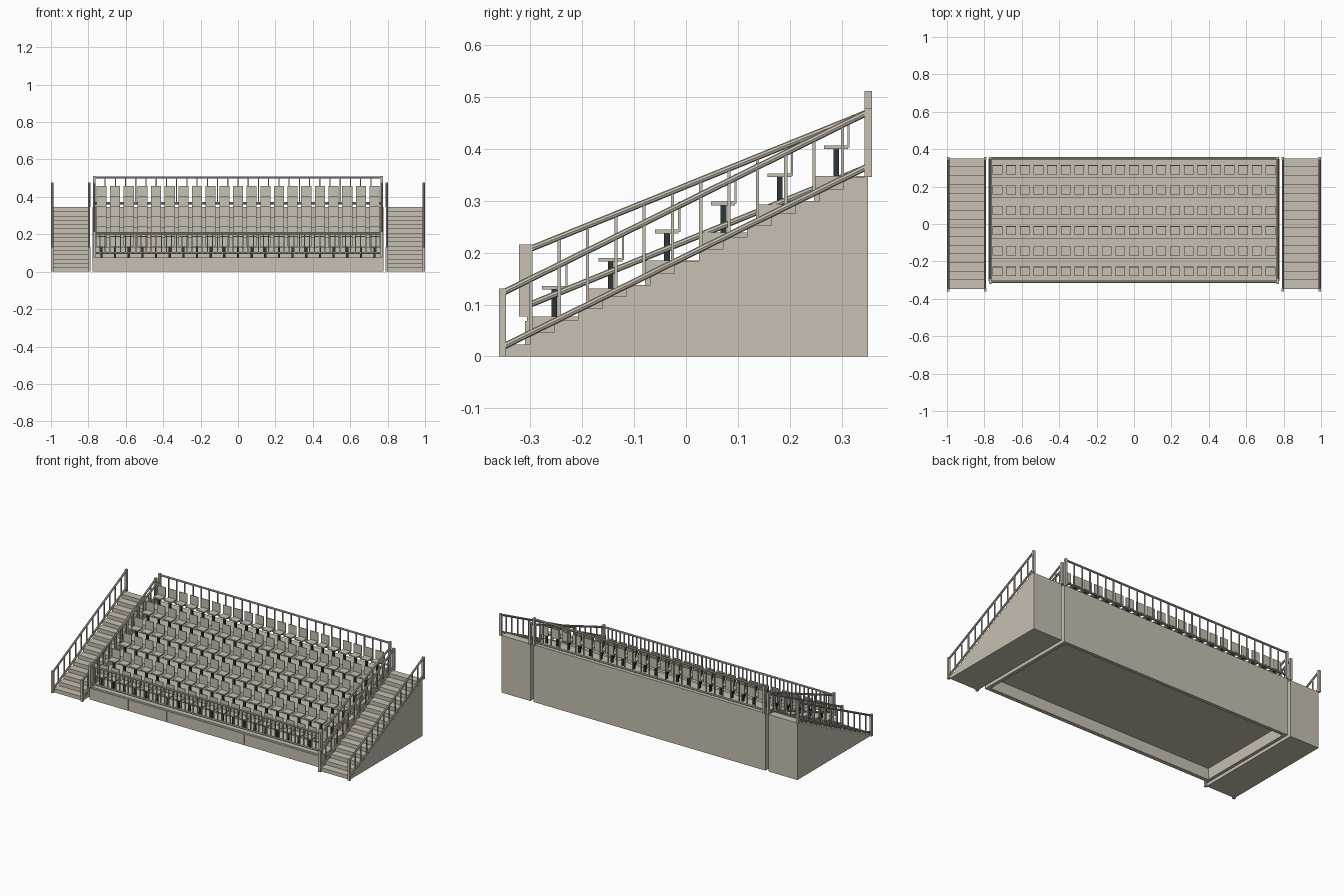
import bpy, bmesh, math
from mathutils import Vector, Matrix

if "Cube" in bpy.data.objects:
    bpy.data.objects.remove(bpy.data.objects["Cube"])


def material(name, col):
    m = bpy.data.materials.new(name)
    m.diffuse_color = (*col, 1)
    m.use_nodes = True
    m.node_tree.nodes["Principled BSDF"].inputs["Base Color"].default_value = m.diffuse_color
    return m


BEIGE = material("warm_beige", (0.58, 0.53, 0.44))
DARK = material("dark_metal", (0.03, 0.033, 0.04))


def finish(bm, name, mat):
    bmesh.ops.recalc_face_normals(bm, faces=bm.faces)
    me = bpy.data.meshes.new(name)
    bm.to_mesh(me)
    bm.free()
    me.materials.append(mat)
    ob = bpy.data.objects.new(name, me)
    bpy.context.collection.objects.link(ob)
    return ob


def box(bm, x0, x1, y0, y1, z0, z1):
    m = Matrix.Translation(((x0 + x1) / 2, (y0 + y1) / 2, (z0 + z1) / 2))
    bmesh.ops.create_cube(bm, size=1, matrix=m @ Matrix.Diagonal((x1 - x0, y1 - y0, z1 - z0, 1)))


def bar(bm, a, b, r=0.006, sides=8):
    a, b = Vector(a), Vector(b)
    d = b - a
    rot = d.to_track_quat('Z', 'Y').to_matrix().to_4x4()
    bmesh.ops.create_cone(bm, cap_ends=True, segments=sides, radius1=r, radius2=r,
                          depth=d.length, matrix=Matrix.Translation((a + b) / 2) @ rot)


def prism(bm, profile, x0, x1):
    # extrude a (y, z) outline along x
    f = bm.faces.new([bm.verts.new((x0, y, z)) for y, z in profile])
    ext = bmesh.ops.extrude_face_region(bm, geom=[f])
    bmesh.ops.translate(bm, vec=(x1 - x0, 0, 0),
                        verts=[v for v in ext["geom"] if isinstance(v, bmesh.types.BMVert)])


def stepped(y0, y1, n, z0, rise, base):
    # closed staircase outline with n treads, the first at height z0
    run = (y1 - y0) / n
    pts = [(y1, base), (y0, base)]
    for i in range(n):
        pts += [(y0 + i * run, z0 + i * rise), (y0 + (i + 1) * run, z0 + i * rise)]
    return pts


BACK = 0.35
ROWS, RISE, RUN, FLOOR = 6, 0.054, 0.1085, 0.077
P = 0.007   # half post width

# tiered stand: treads on top of a hollow skirt
bm = bmesh.new()
tiers = [(BACK, 0.068), (-0.306, 0.068), (-0.306, FLOOR)]
for i in range(1, ROWS):
    y = -0.296 + i * RUN
    tiers += [(y, FLOOR + (i - 1) * RISE), (y, FLOOR + i * RISE)]
tiers.append((BACK, FLOOR + (ROWS - 1) * RISE))
prism(bm, tiers, -0.777, 0.777)
finish(bm, "tiered_stand", BEIGE)

bm = bmesh.new()
box(bm, -0.777, 0.777, -0.306, -0.286, 0, 0.068)
box(bm, -0.777, 0.777, BACK - 0.02, BACK, 0, 0.068)
for s in (-1, 1):
    box(bm, *sorted((s * 0.777, s * 0.757)), -0.286, BACK - 0.02, 0, 0.068)
finish(bm, "base_skirt", BEIGE)

# front fascia split in panels
bm = bmesh.new()
w = 1.554 / 6
for i in range(6):
    box(bm, -0.777 + i * w + 0.001, -0.777 + (i + 1) * w - 0.001, -0.310, -0.306, 0, 0.068)
finish(bm, "front_panels", BEIGE)

# seats in rows
pan, legs = bmesh.new(), bmesh.new()
for r in range(ROWS):
    y, z = -0.253 + r * RUN, FLOOR + r * RISE
    for c in range(21):
        x = (c - 10) * 0.073
        box(pan, x - 0.026, x + 0.026, y - 0.024, y + 0.022, z + 0.052, z + 0.059)
        box(pan, x - 0.027, x + 0.027, y + 0.021, y + 0.025, z + 0.055, z + 0.112)
        box(legs, x - 0.006, x + 0.006, y - 0.006, y + 0.005, z, z + 0.053)
finish(pan, "seats", BEIGE)
finish(legs, "seat_legs", DARK)

# side stairs
for s, side in ((-1, "left"), (1, "right")):
    bm = bmesh.new()
    prism(bm, stepped(-0.347, BACK, 15, 0.023, 0.023, 0), s * 0.797, s * 0.991)
    finish(bm, side + "_stairs", BEIGE)


def sloped_railing(bm, x, ya, low_a, top_a, yb, low_b, top_b):
    bar(bm, (x, ya, low_a), (x, yb, low_b))
    bar(bm, (x, ya, top_a), (x, yb, top_b))
    for k in range(12):
        y = -0.2985 + k * 0.0545
        t = (y - ya) / (yb - ya)
        if t >= 0:
            box(bm, x - 0.003, x + 0.003, y - 0.003, y + 0.003,
                low_a + t * (low_b - low_a), top_a + t * (top_b - top_a))


# stair railings on both edges of each flight
for s, side in ((-1, "left"), (1, "right")):
    for x, edge in ((0.796, "inner"), (0.993, "outer")):
        bm = bmesh.new()
        x *= s
        sloped_railing(bm, x, -0.350, 0.020, 0.124, 0.350, 0.366, 0.470)
        box(bm, x - P, x + P, -0.360, -0.346, 0, 0.131)
        box(bm, x - P, x + P, 0.344, 0.358, 0.345, 0.477)
        finish(bm, f"{side}_{edge}_stair_railing", BEIGE)

    # railing down the end of the stand, with corner posts
    bm = bmesh.new()
    x = s * 0.769
    sloped_railing(bm, x, -0.300, 0.100, 0.207, 0.350, 0.365, 0.470)
    box(bm, x - P, x + P, -0.321, -0.295, FLOOR, 0.216)
    box(bm, x - P, x + P, 0.344, 0.358, 0.345, 0.511)
    finish(bm, side + "_end_railing", BEIGE)


def level_railing(name, y, low, top, n):
    bm = bmesh.new()
    for z in (low, top):
        bar(bm, (-0.765, y, z), (0.765, y, z))
    for i in range(1, n):
        x = -0.765 + 1.53 * i / n
        box(bm, x - 0.003, x + 0.003, y - 0.003, y + 0.003, low, top)
    finish(bm, name, BEIGE)


level_railing("front_railing", -0.309, 0.100, 0.205, 56)
level_railing("back_railing", 0.351, 0.366, 0.503, 28)
